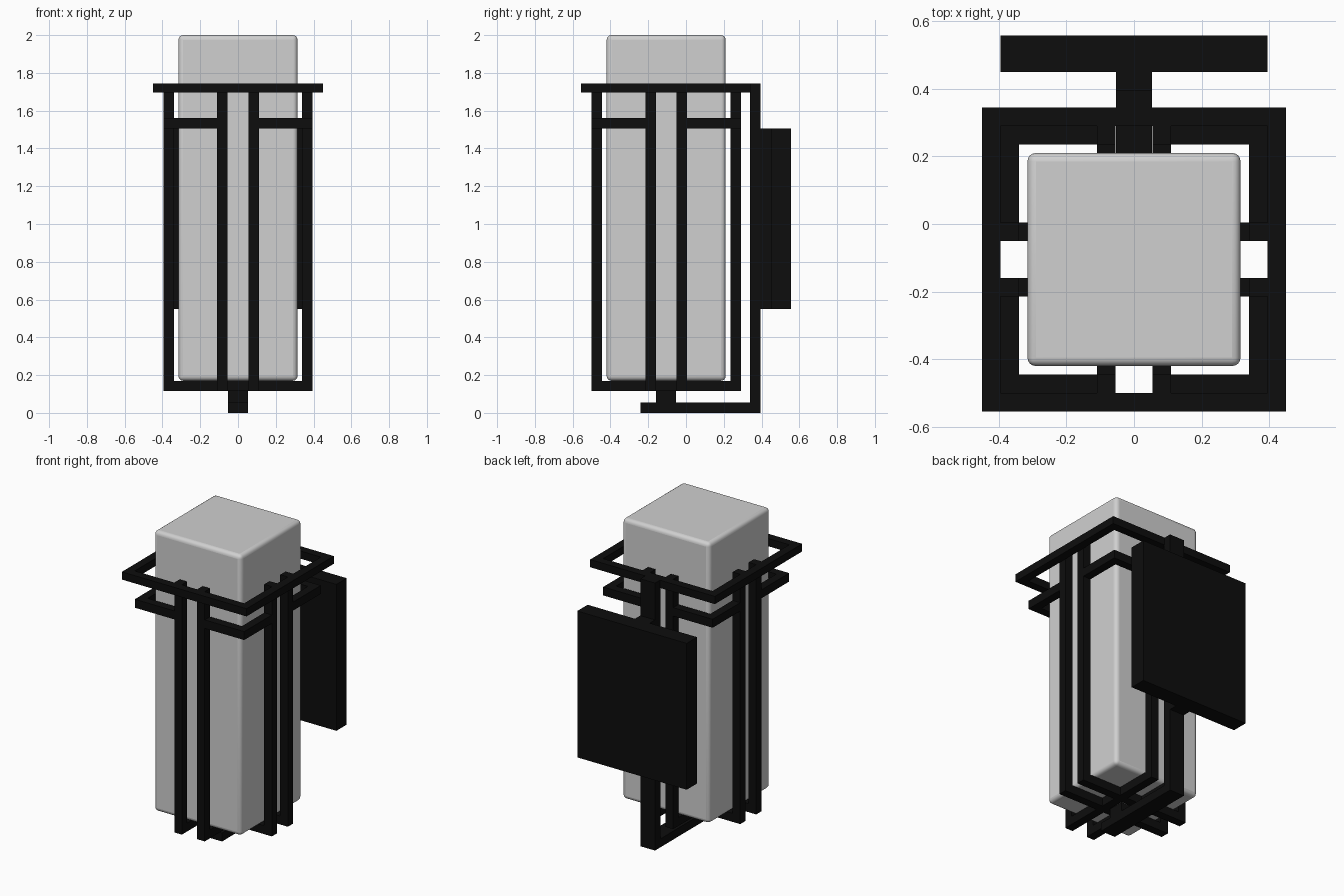
import bpy, bmesh

if "Cube" in bpy.data.objects:
    bpy.data.objects.remove(bpy.data.objects["Cube"])

CY = -0.105   # lantern centre in y


def material(name, rgb):
    m = bpy.data.materials.new(name)
    m.diffuse_color = (*rgb, 1)
    m.use_nodes = True
    m.node_tree.nodes["Principled BSDF"].inputs["Base Color"].default_value = m.diffuse_color
    return m


BLACK = material("black_metal", (0.004, 0.004, 0.004))
GLASS = material("frosted_glass", (0.63, 0.63, 0.63))


def prism(name, pts, lo, hi, axis, mat):
    """Extrude a 2D outline along an axis; pts are the other two coordinates in order."""
    bm = bmesh.new()

    def place(p, d):
        return {'x': (d, p[0], p[1]), 'y': (p[0], d, p[1]), 'z': (p[0], p[1], d)}[axis]
    face = bm.faces.new([bm.verts.new(place(p, lo)) for p in pts])
    ext = bmesh.ops.extrude_face_region(bm, geom=[face])
    a, b = place((0, 0), lo), place((0, 0), hi)
    bmesh.ops.translate(bm, vec=[q - p for p, q in zip(a, b)],
                        verts=[v for v in ext['geom'] if isinstance(v, bmesh.types.BMVert)])
    bmesh.ops.recalc_face_normals(bm, faces=bm.faces)
    me = bpy.data.meshes.new(name)
    bm.to_mesh(me)
    bm.free()
    me.materials.append(mat)
    ob = bpy.data.objects.new(name, me)
    bpy.context.collection.objects.link(ob)
    return ob


def box(name, x, y, z, mat):
    return prism(name, [(x[0], y[0]), (x[1], y[0]), (x[1], y[1]), (x[0], y[1])], z[0], z[1], 'z', mat)


# Frosted glass shade with rounded edges
shade = box("glass_shade", (-.315, .315), (CY - .315, CY + .315), (.17, 2.0), GLASS)
bev = shade.modifiers.new("round", 'BEVEL')
bev.width = .025
bev.segments = 4
bpy.context.view_layer.objects.active = shade
shade.select_set(True)
bpy.ops.object.shade_smooth_by_angle()

# Four U-shaped straps cradling the shade (two each way)


def strap(c):
    o, i = .395, .34
    return [(c - o, .115), (c + o, .115), (c + o, 1.745), (c + i, 1.745),
            (c + i, .17), (c - i, .17), (c - i, 1.745), (c - o, 1.745)]


for n, (lo, hi) in enumerate([(-.11, -.055), (.055, .11)]):
    prism(f"strap_front_back_{n}", strap(CY), lo, hi, 'x', BLACK)
    prism(f"strap_side_{n}", strap(0), CY + lo, CY + hi, 'y', BLACK)

# Upper square ring: two full-width bars, two between them
for s in (-1, 1):
    box("ring_bar_y", (-.45, .45), sorted((CY + s * .395, CY + s * .45)), (1.695, 1.745), BLACK)
    box("ring_bar_x", sorted((s * .395, s * .45)), (CY - .395, CY + .395), (1.695, 1.745), BLACK)

# Lower corner brackets, L-shaped
for sx in (-1, 1):
    for sy in (-1, 1):
        L = [(.11, .395), (.395, .395), (.395, .11), (.34, .11), (.34, .34), (.11, .34)]
        prism("corner_bracket", [(sx * x, CY + sy * y) for x, y in L], 1.505, 1.56, 'z', BLACK)

# Stem, L-shaped support arm, wall plate and its spacer
box("stem", (-.053, .053), (CY - .053, CY + .053), (.055, .115), BLACK)
prism("support_arm", [(-.24, 0), (.395, 0), (.395, 1.745), (.34, 1.745), (.34, .055), (-.24, .055)],
      -.053, .053, 'x', BLACK)
box("spacer", (-.053, .053), (.395, .45), (.55, 1.505), BLACK)
box("wall_plate", (-.395, .395), (.45, .557), (.55, 1.505), BLACK)
